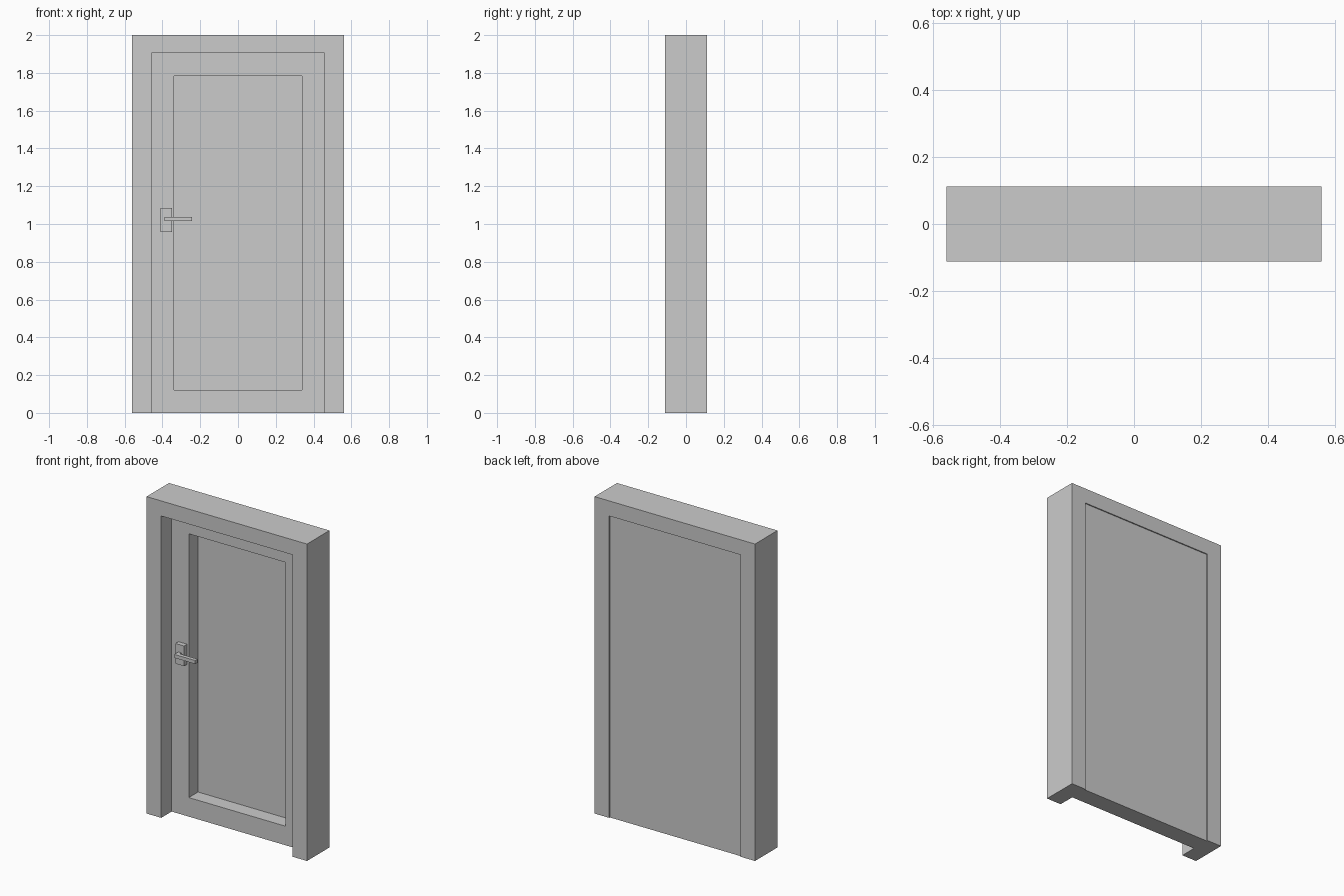
import bpy, bmesh
from mathutils import Vector

if "Cube" in bpy.data.objects:
    bpy.data.objects.remove(bpy.data.objects["Cube"])

HALF_W, HALF_D, HEIGHT = 0.56, 0.112, 2.0
OPEN_W, OPEN_H = 0.458, 1.905
DOOR_FRONT, DOOR_BACK = -0.008, 0.105


def finish(name, bm):
    bmesh.ops.recalc_face_normals(bm, faces=bm.faces)
    mesh = bpy.data.meshes.new(name)
    bm.to_mesh(mesh)
    bm.free()
    obj = bpy.data.objects.new(name, mesh)
    bpy.context.collection.objects.link(obj)
    return obj


def box_bmesh(lo, hi):
    bm = bmesh.new()
    bmesh.ops.create_cube(bm, size=1)
    lo, hi = Vector(lo), Vector(hi)
    bmesh.ops.scale(bm, vec=hi - lo, verts=bm.verts)
    bmesh.ops.translate(bm, vec=(lo + hi) / 2, verts=bm.verts)
    return bm


def box(name, lo, hi):
    return finish(name, box_bmesh(lo, hi))


# Door frame: three-sided profile, extruded front to back
bm = bmesh.new()
right = [(HALF_W, HEIGHT), (HALF_W, 0), (OPEN_W, 0), (OPEN_W, OPEN_H)]
outline = right + [(-x, z) for x, z in reversed(right)]
face = bm.faces.new([bm.verts.new((x, -HALF_D, z)) for x, z in outline])
ext = bmesh.ops.extrude_face_region(bm, geom=[face])
verts = [g for g in ext["geom"] if isinstance(g, bmesh.types.BMVert)]
bmesh.ops.translate(bm, vec=(0, 2 * HALF_D, 0), verts=verts)
finish("door_frame", bm)

# Door leaf: slab with a sunken panel on the front
bm = box_bmesh((-OPEN_W, DOOR_FRONT, 0), (OPEN_W, DOOR_BACK, OPEN_H))
bm.normal_update()
front = min(bm.faces, key=lambda f: f.calc_center_median().y)
bmesh.ops.inset_region(bm, faces=[front], thickness=0.17)
ext = bmesh.ops.extrude_discrete_faces(bm, faces=[front])
bmesh.ops.translate(bm, vec=(0, 0.092, 0), verts=ext["faces"][0].verts)
finish("door_leaf", bm)

# Handle: plate, stem and lever
box("handle_plate", (-0.41, -0.038, 0.958), (-0.35, DOOR_FRONT, 1.085))
box("handle_stem", (-0.389, -0.06, 1.017), (-0.369, -0.036, 1.037))
box("handle_lever", (-0.389, -0.08, 1.016), (-0.243, -0.056, 1.038))
